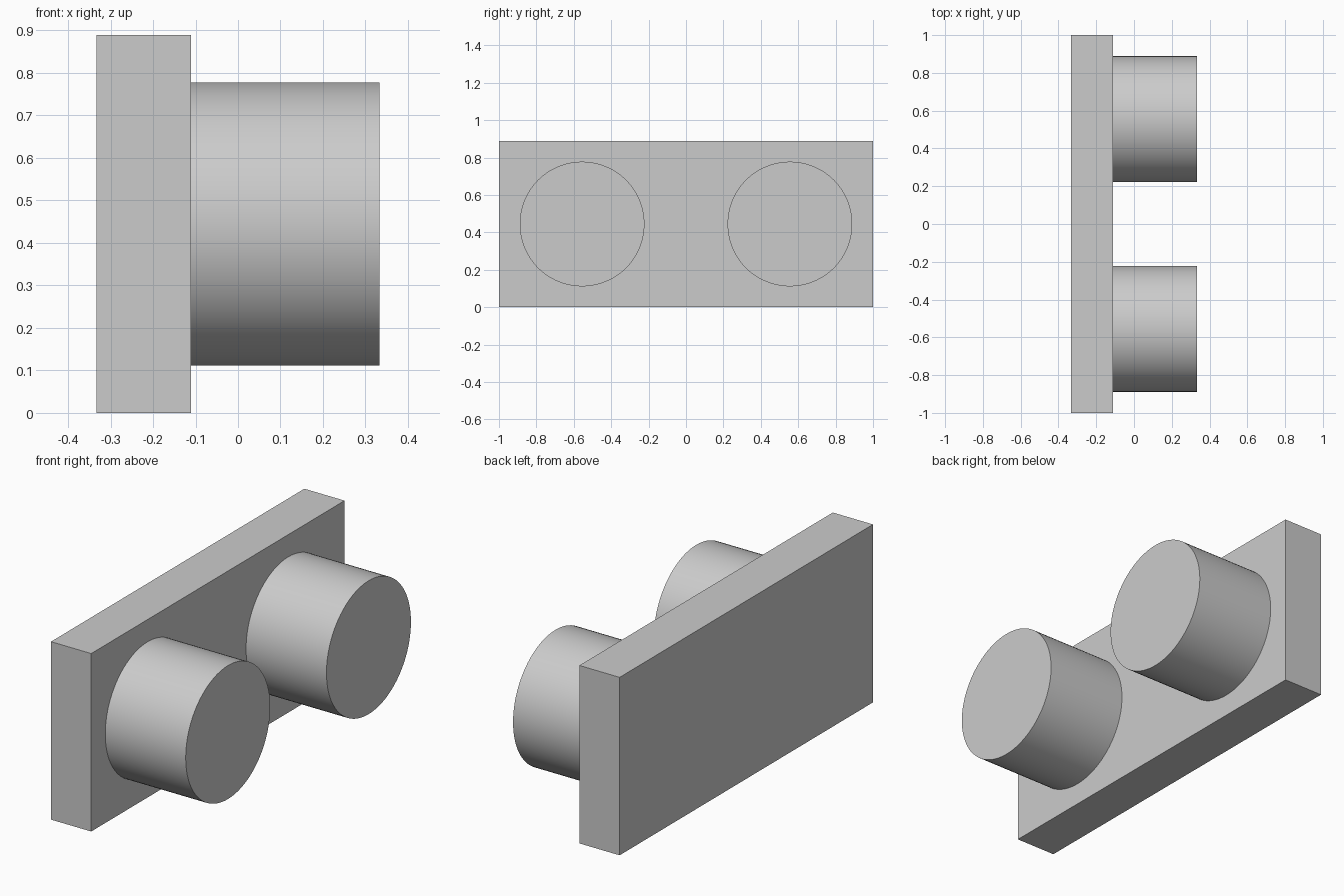
import bpy
import math

cube = bpy.data.objects.get("Cube")
if cube:
    bpy.data.objects.remove(cube, do_unlink=True)

# Proportions: everything sits on a grid of ninths
U = 1 / 9
PLATE_BACK, PLATE_FRONT, PEG_END = -3 * U, -U, 3 * U
HEIGHT = 8 * U

grey = bpy.data.materials.new("light grey")
grey.use_nodes = True
colour = (0.6, 0.6, 0.6, 1)
grey.diffuse_color = colour
grey.node_tree.nodes["Principled BSDF"].inputs["Base Color"].default_value = colour


def finish(name):
    obj = bpy.context.object
    obj.name = obj.data.name = name
    obj.data.materials.append(grey)
    return obj


# Upright rectangular plate
bpy.ops.mesh.primitive_cube_add(size=1, location=((PLATE_BACK + PLATE_FRONT) / 2, 0, HEIGHT / 2))
plate = finish("back_plate")
plate.scale = (PLATE_FRONT - PLATE_BACK, 2, HEIGHT)
bpy.ops.object.transform_apply(location=False, rotation=False, scale=True)

# Two round pegs standing out from the plate
for name, side in (("front_peg", -1), ("rear_peg", 1)):
    bpy.ops.mesh.primitive_cylinder_add(
        vertices=96, radius=3 * U, depth=PEG_END - PLATE_FRONT,
        location=((PLATE_FRONT + PEG_END) / 2, side * 5 * U, HEIGHT / 2),
        rotation=(0, math.pi / 2, 0))
    finish(name)
    bpy.ops.object.shade_smooth_by_angle(angle=math.radians(30))
